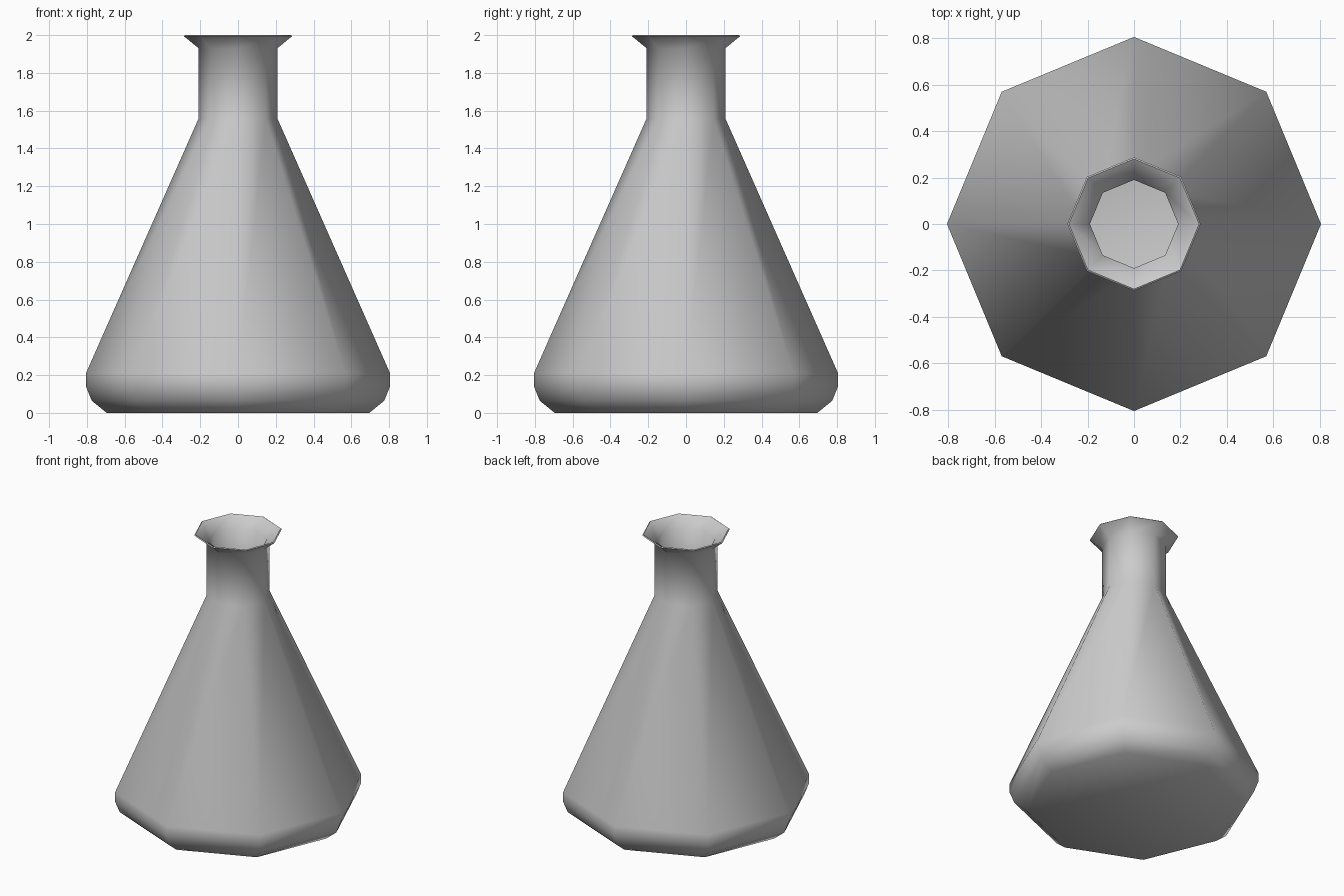
import bpy, bmesh, math

if "Cube" in bpy.data.objects:
    bpy.data.objects.remove(bpy.data.objects["Cube"])

SIDES = 8

# flask wall: outer profile upwards, then inner profile back down (radius, z)
outer = [(0.695, 0.0), (0.775, 0.065), (0.805, 0.14), (0.805, 0.21),
         (0.208, 1.56), (0.208, 1.93), (0.287, 1.995)]
inner = [(0.28, 2.0), (0.19, 1.935), (0.19, 1.56), (0.786, 0.207),
         (0.786, 0.143), (0.762, 0.078), (0.688, 0.018)]

bm = bmesh.new()


def ring(r, z):
    return [bm.verts.new((r * math.cos(2 * math.pi * i / SIDES),
                          r * math.sin(2 * math.pi * i / SIDES), z))
            for i in range(SIDES)]


rings = [ring(r, z) for r, z in outer + inner]
for a, b in zip(rings, rings[1:]):
    for i in range(SIDES):
        j = (i + 1) % SIDES
        bm.faces.new((a[i], a[j], b[j], b[i]))

# underside and inside floor
bm.faces.new(rings[0][::-1])
bm.faces.new(rings[-1])
bmesh.ops.recalc_face_normals(bm, faces=bm.faces)

mesh = bpy.data.meshes.new("conical_flask")
bm.to_mesh(mesh)
bm.free()
flask = bpy.data.objects.new("conical_flask", mesh)
bpy.context.collection.objects.link(flask)

# smooth shading, keeping the rim edge sharp
bpy.context.view_layer.objects.active = flask
flask.select_set(True)
bpy.ops.object.shade_smooth_by_angle(angle=math.radians(60))
